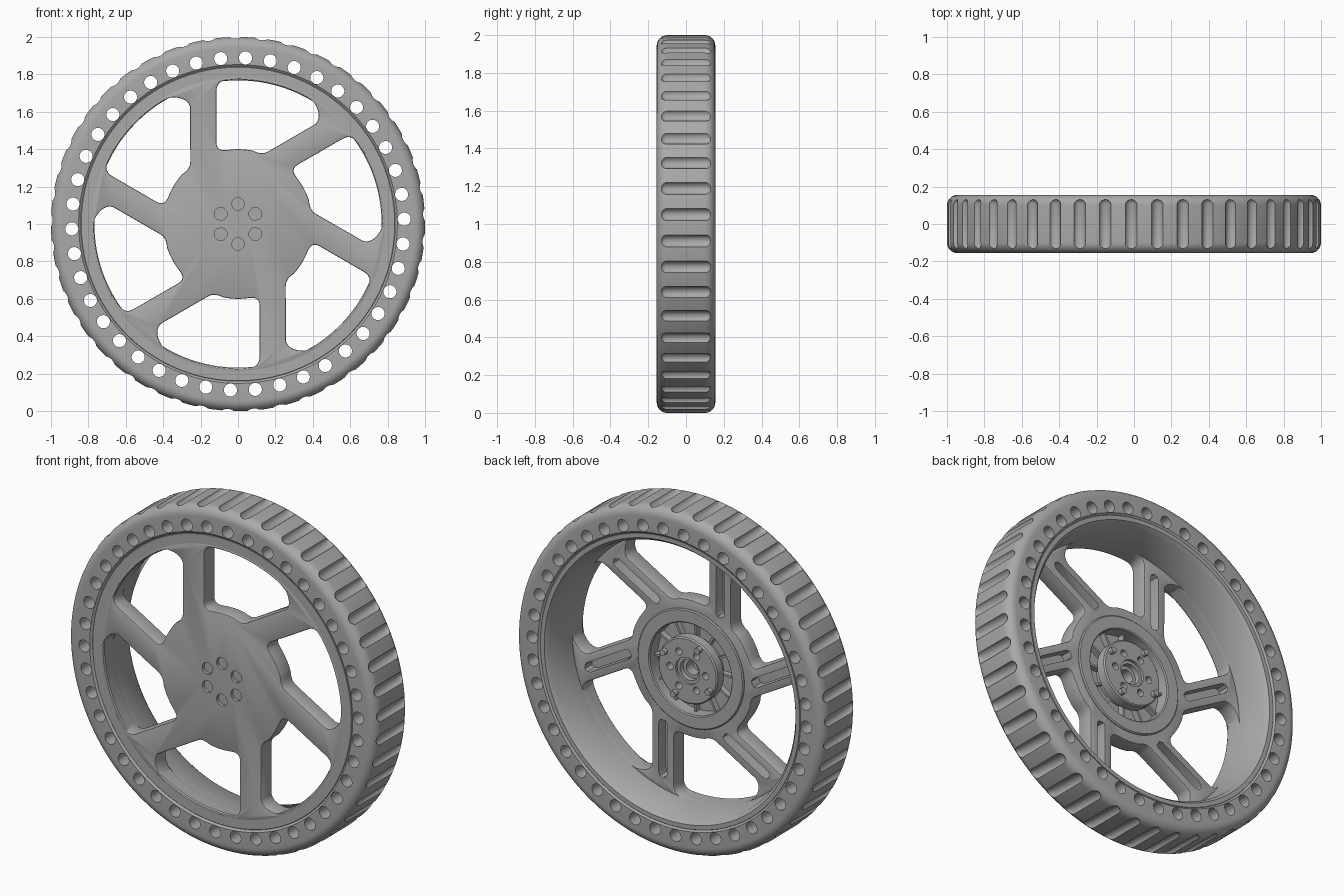
import bpy, bmesh, math
from mathutils import Matrix, Vector

if "Cube" in bpy.data.objects:
    bpy.data.objects.remove(bpy.data.objects["Cube"])

grey = bpy.data.materials.new("plain grey")
grey.use_nodes = True
colour = (0.4, 0.4, 0.4, 1)
grey.diffuse_color = colour
grey.node_tree.nodes["Principled BSDF"].inputs["Base Color"].default_value = colour

TURN = 2 * math.pi


def finish(bm, name):
    """Turn a bmesh into an object on the wheel axis."""
    bmesh.ops.recalc_face_normals(bm, faces=bm.faces)
    mesh = bpy.data.meshes.new(name)
    bm.to_mesh(mesh)
    bm.free()
    mesh.materials.append(grey)
    obj = bpy.data.objects.new(name, mesh)
    obj.location.z = 1
    bpy.context.collection.objects.link(obj)
    return obj


def activate(obj):
    bpy.ops.object.select_all(action='DESELECT')
    obj.select_set(True)
    bpy.context.view_layer.objects.active = obj


def smooth(obj, degrees=35):
    activate(obj)
    bpy.ops.object.shade_smooth_by_angle(angle=math.radians(degrees))


def cut(obj, bm):
    """Subtract a bmesh from an object."""
    cutter = finish(bm, "cutter")
    cutter.hide_render = True
    activate(obj)
    mod = obj.modifiers.new("cut", 'BOOLEAN')
    mod.object, mod.solver = cutter, 'EXACT'
    bpy.ops.object.modifier_apply(modifier=mod.name)
    bpy.data.objects.remove(cutter)


def lathe(name, profile, steps=144):
    """Spin a closed (radius, y) profile round the wheel axis."""
    bm = bmesh.new()
    rings = []
    for i in range(steps):
        a = TURN * i / steps
        rings.append([bm.verts.new((r * math.sin(a), y, r * math.cos(a))) for r, y in profile])
    n = len(profile)
    for i in range(steps):
        p, q = rings[i], rings[(i + 1) % steps]
        for j in range(n):
            k = (j + 1) % n
            bm.faces.new((p[j], p[k], q[k], q[j]))
    return finish(bm, name)


def prism(bm, points, y0, y1, turn=0):
    """Extrude an (x, z) outline along y, turned round the axis."""
    rot = Matrix.Rotation(turn, 3, 'Y')
    a, b = [[bm.verts.new(rot @ Vector((x, y, z))) for x, z in points] for y in (y0, y1)]
    bm.faces.new(a)
    bm.faces.new(b)
    for i in range(len(a)):
        j = (i + 1) % len(a)
        bm.faces.new((a[i], a[j], b[j], b[i]))


def circle(r, x=0, z=0, n=24):
    return [(x + r * math.sin(TURN * i / n), z + r * math.cos(TURN * i / n)) for i in range(n)]


def arc(r, a0, a1, n):
    angles = [math.radians(a0 + (a1 - a0) * i / n) for i in range(n + 1)]
    return [(r * math.sin(a), r * math.cos(a)) for a in angles]


def corner(p, c, q, n=6):
    """Rounded corner from p to q, pulled towards c."""
    p, c, q = Vector(p), Vector(c), Vector(q)
    ts = [i / n for i in range(n + 1)]
    return [tuple(p * (1 - t) ** 2 + c * 2 * t * (1 - t) + q * t * t) for t in ts]


# Tyre: rounded shoulders, side holes and tread grooves
W, F = 0.155, 0.055
shoulder = [(1 - F + x, W - F + y) for y, x in arc(F, 0, 90, 8)]
shoulder = shoulder[::-1]
tyre = lathe("tyre", [(0.84, -W + 0.01), (0.852, -W)]
             + [(r, -y) for r, y in shoulder] + shoulder[::-1]
             + [(0.852, W), (0.84, W - 0.01)], 180)
bm = bmesh.new()
for i in range(42):
    prism(bm, circle(0.035, 0, 0.889), -0.3, 0.3, math.radians(2.6) + TURN * i / 42)
for i in range(45):
    made = bmesh.ops.create_uvsphere(bm, u_segments=16, v_segments=9, radius=0.034,
                                     matrix=Matrix.Rotation(TURN / 4, 4, 'X'))["verts"]
    for v in made:
        v.co.y += math.copysign(0.103, v.co.y)
        v.co.z += 1.01
    bmesh.ops.rotate(bm, verts=made, matrix=Matrix.Rotation(math.radians(8 * i - 0.86), 3, 'Y'))
cut(tyre, bm)
smooth(tyre)

# Rim barrel, slightly tapered inside
rim = lathe("rim_barrel", [(0.768, -0.14), (0.774, -0.148), (0.838, -0.148), (0.846, -0.14),
                           (0.846, 0.142), (0.84, 0.148), (0.815, 0.148), (0.797, 0.125),
                           (0.772, -0.05)])
smooth(rim)

# Face plate with six offset spokes
FRONT, BACK = -0.15, -0.05
bm = bmesh.new()
prism(bm, circle(0.785, n=144), FRONT, BACK)
face = finish(bm, "spoke_face")
window = (corner((-0.115, 0.71), (-0.115, 0.765), (-0.06, 0.768))
          + arc(0.771, -2, 30, 12)
          + corner((0.4, 0.66), (0.455, 0.58), (0.415, 0.535))
          + corner((0.16, 0.387), (0.125, 0.367), (0.08, 0.392), 4)
          + arc(0.4, 9, -9, 5)
          + corner((-0.085, 0.395), (-0.115, 0.4), (-0.115, 0.435), 4))
bm = bmesh.new()
for i in range(6):
    prism(bm, window, -0.3, 0.3, TURN * i / 6)
cut(face, bm)
activate(face)
bevel = face.modifiers.new("soft edges", 'BEVEL')
bevel.width, bevel.segments = 0.007, 2
bevel.limit_method, bevel.angle_limit = 'ANGLE', math.radians(45)
bpy.ops.object.modifier_apply(modifier=bevel.name)

# Spoke slots and hub pocket at the back, screw holes at the front
bm = bmesh.new()
slot = [(x * 0.027 - 0.185, z) for x, z in
        [(-1, 0.37), (-0.6, 0.35), (0.6, 0.35), (1, 0.37),
         (1, 0.66), (0.7, 0.68), (0, 0.69), (-0.7, 0.68), (-1, 0.66)]]
for i in range(6):
    prism(bm, slot, -0.115, 0.1, TURN * i / 6)
    prism(bm, circle(0.034, 0, 0.107), -0.3, -0.132, TURN * (i + 0.5) / 6 + TURN / 12)
prism(bm, circle(0.265, n=72), -0.12, 0.1)
cut(face, bm)
smooth(face)

# Raised ring round the hub pocket
ring = lathe("hub_ring", [(0.265, -0.1), (0.265, -0.046), (0.271, -0.04),
                          (0.338, -0.04), (0.344, -0.046), (0.344, -0.1)], 96)
smooth(ring)

# Thin ribs across the pocket floor
bm = bmesh.new()
for i in range(12):
    prism(bm, [(-0.006, 0.15), (0.006, 0.15), (0.006, 0.268), (-0.006, 0.268)],
          -0.125, -0.085, TURN * i / 12)
finish(bm, "pocket_ribs")

# Hub adapter with stepped bore and bolt holes
adapter = lathe("hub_adapter", [(0.04, -0.125), (0.04, -0.06), (0.06, -0.06), (0.06, -0.03),
                                (0.078, -0.03), (0.078, -0.015), (0.185, -0.015),
                                (0.192, -0.022), (0.192, -0.075), (0.16, -0.08),
                                (0.16, -0.125)], 72)
bm = bmesh.new()
for i in range(6):
    prism(bm, circle(0.021, 0, 0.115, 16), -0.07, 0.1, TURN * (i + 0.5) / 6)
cut(adapter, bm)
smooth(adapter)

# Four pins standing on the adapter
bm = bmesh.new()
for i in range(4):
    prism(bm, circle(0.018, 0, 0.166, 16), -0.03, 0.012, math.radians(62) + TURN * i / 4)
smooth(finish(bm, "adapter_pins"))

# Front screws with hexagonal sockets
screws = bmesh.new()
sockets = bmesh.new()
for i in range(6):
    turn = TURN * i / 6 + TURN / 12
    prism(screws, circle(0.024, 0, 0.107, 20), -0.146, -0.128, turn)
    prism(sockets, circle(0.013, 0, 0.107, 6), -0.2, -0.134, turn)
heads = finish(screws, "face_screws")
cut(heads, sockets)
smooth(heads)
